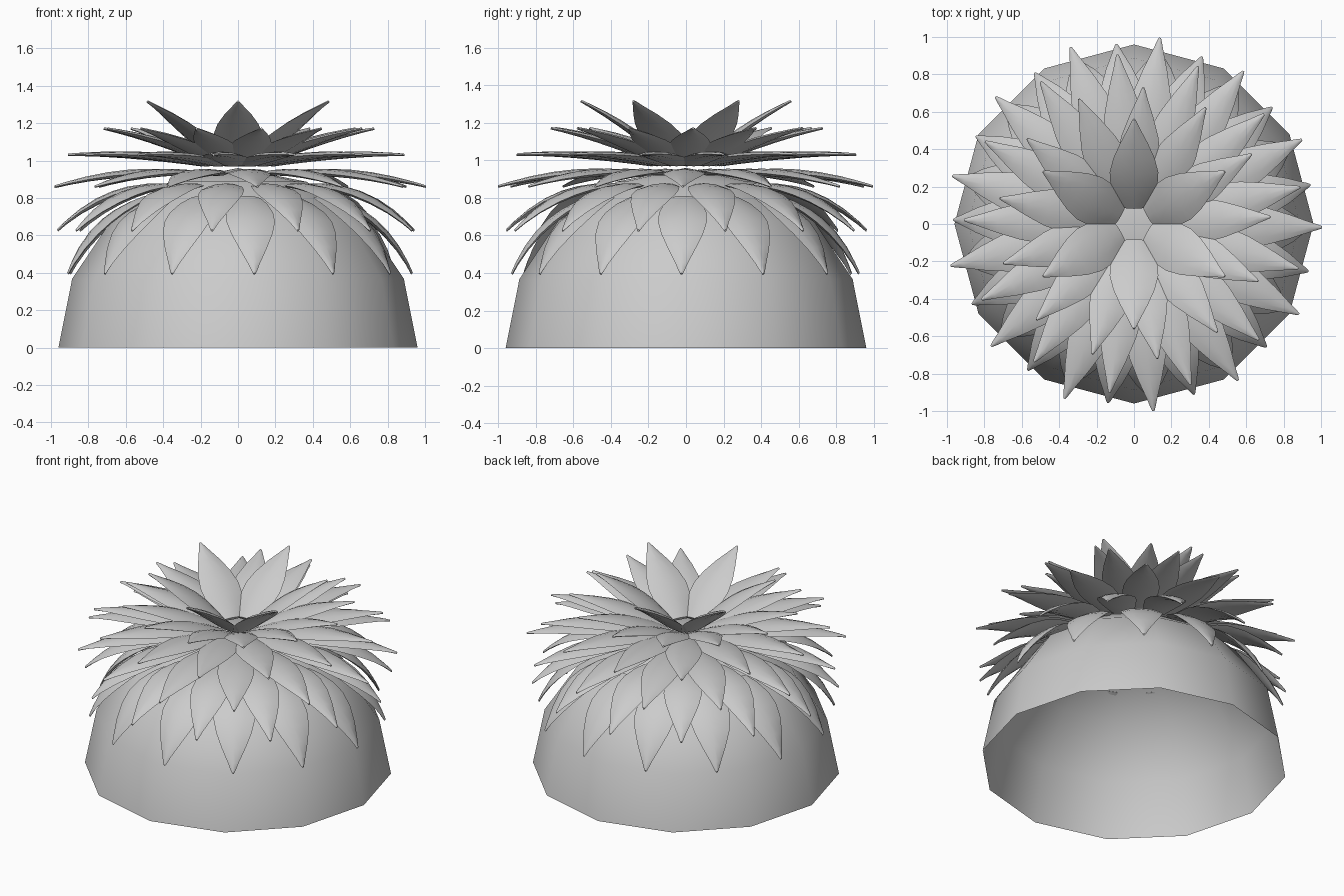
import bpy, bmesh, math
from mathutils import Vector

if "Cube" in bpy.data.objects:
    bpy.data.objects.remove(bpy.data.objects["Cube"])


def make_object(name, bm, angle):
    bmesh.ops.recalc_face_normals(bm, faces=bm.faces)
    me = bpy.data.meshes.new(name)
    bm.to_mesh(me)
    bm.free()
    ob = bpy.data.objects.new(name, me)
    bpy.context.collection.objects.link(ob)
    bpy.ops.object.select_all(action='DESELECT')
    ob.select_set(True)
    bpy.context.view_layer.objects.active = ob
    bpy.ops.object.shade_smooth_by_angle(angle=math.radians(angle))
    return ob


# Open twelve-sided dome
R = 0.96
bm = bmesh.new()
bmesh.ops.create_uvsphere(bm, u_segments=12, v_segments=8, radius=R)
low = [v for v in bm.verts if v.co.z < -0.01]
bmesh.ops.delete(bm, geom=low, context='VERTS')
make_object("dome", bm, 60)

# Petal outline: (fraction of length, fraction of half width)
OUTLINE = [(0.0, 0.55), (0.12, 0.78), (0.28, 0.97), (0.42, 1.0), (0.58, 0.85),
           (0.75, 0.56), (0.9, 0.25), (0.97, 0.12), (1.0, 0.05)]
# Lens cross-section: (side, lift)
SECTION = [(-1, 0), (-0.55, 0.75), (0, 1), (0.55, 0.75),
           (1, 0), (0.55, -0.65), (0, -0.8), (-0.55, -0.65)]


def add_petal(bm, base, tip, half_width, arch, angle):
    radial = Vector((math.cos(angle), math.sin(angle), 0))
    side = Vector((-math.sin(angle), math.cos(angle), 0))
    up = Vector((0, 0, 1))
    dr, dz = tip[0] - base[0], tip[1] - base[1]
    length = math.hypot(dr, dz)
    normal = (radial * -dz + up * dr) / length
    rings = []
    for t, w in OUTLINE:
        centre = radial * (base[0] + dr * t) + up * (base[1] + dz * t)
        centre += normal * (arch * 4 * t * (1 - t))
        thick = 0.022 * (0.3 + 0.7 * w)
        rings.append([bm.verts.new(centre + side * (s * w * half_width) + normal * (h * thick))
                      for s, h in SECTION])
    n = len(SECTION)
    for a, b in zip(rings, rings[1:]):
        for i in range(n):
            j = (i + 1) % n
            bm.faces.new((a[i], a[j], b[j], b[i]))
    bm.faces.new(rings[0])
    bm.faces.new(rings[-1])


# Petal rings: name, count, first angle, base (r, z), tip (r, z), half width, arch
RINGS = [
    ("petals_crown", 6, 30, (0.09, 0.99), (0.56, 1.315), 0.13, 0.02),
    ("petals_upper", 13, 3, (0.13, 0.98), (0.73, 1.17), 0.115, 0.02),
    ("petals_level", 13, 12.5, (0.19, 0.98), (0.91, 1.03), 0.115, 0.02),
    ("petals_spread", 13, -1, (0.30, 0.93), (1.005, 0.86), 0.115, 0.03),
    ("petals_drooping", 13, 12.5, (0.40, 0.865), (0.965, 0.625), 0.12, 0.06),
    ("petals_lowest", 13, -1.5, (0.50, 0.80), (0.93, 0.395), 0.13, 0.06),
]
for name, count, start, base, tip, hw, arch in RINGS:
    bm = bmesh.new()
    for k in range(count):
        add_petal(bm, base, tip, hw, arch, math.radians(start + 360 * k / count))
    make_object(name, bm, 50)
